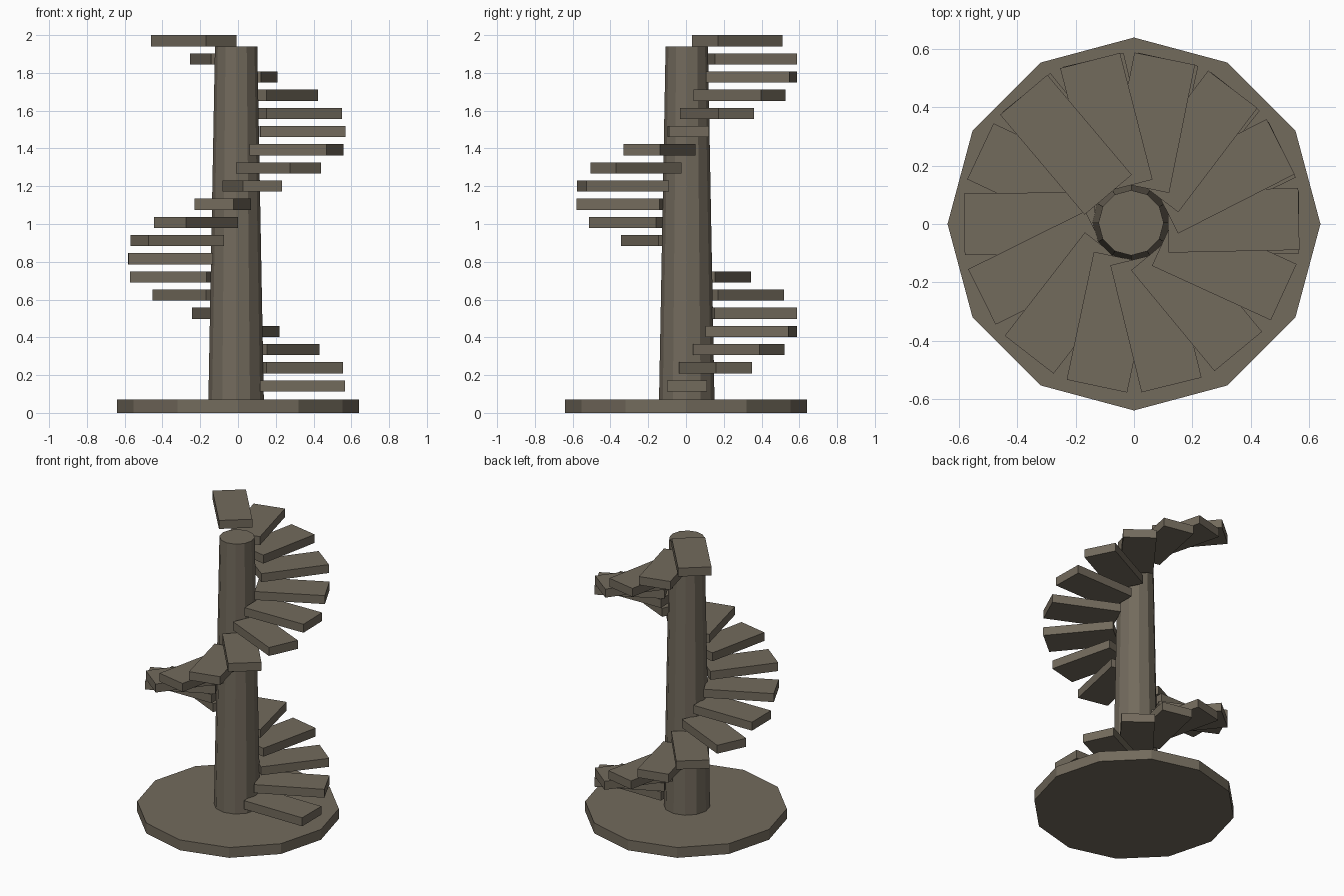
import bpy, math
from mathutils import Matrix

if "Cube" in bpy.data.objects:
    bpy.data.objects.remove(bpy.data.objects["Cube"])

stone = bpy.data.materials.new("weathered brown stone")
stone.diffuse_color = (0.17, 0.145, 0.108, 1)
stone.use_nodes = True
stone.node_tree.nodes["Principled BSDF"].inputs["Base Color"].default_value = stone.diffuse_color

CX, CY = -0.008, 0.005   # stair axis, slightly off the base centre


def finish(name):
    ob = bpy.context.object
    ob.name = name
    ob.data.materials.append(stone)
    return ob


def tapered_post(name, x, y, z0, z1, r0, r1, sides=12):
    bpy.ops.mesh.primitive_cone_add(vertices=sides, radius1=r0, radius2=r1,
                                    depth=z1 - z0, location=(x, y, (z0 + z1) / 2),
                                    rotation=(0, 0, math.pi / 2))
    return finish(name)


# round base slab and tapering centre column
tapered_post("base_slab", 0, 0, 0, 0.072, 0.64, 0.64)
tapered_post("centre_column", -0.01, 0.004, 0.06, 1.94, 0.147, 0.112)

# spiral of treads, rising counter-clockwise
R_IN, R_OUT, WIDTH, THICK = 0.125, 0.574, 0.212, 0.059
TURN, RISE, COUNT = math.radians(25.8), 0.0962, 20
for i in range(COUNT):
    bpy.ops.mesh.primitive_cube_add(size=1)
    tread = finish("tread_%02d" % (i + 1))
    tread.data.transform(Matrix.Translation(((R_IN + R_OUT) / 2, 0, 0))
                         @ Matrix.Diagonal((R_OUT - R_IN, WIDTH, THICK, 1)))
    tread.location = (CX, CY, 0.1427 + i * RISE)
    tread.rotation_euler = (0, 0, i * TURN)
